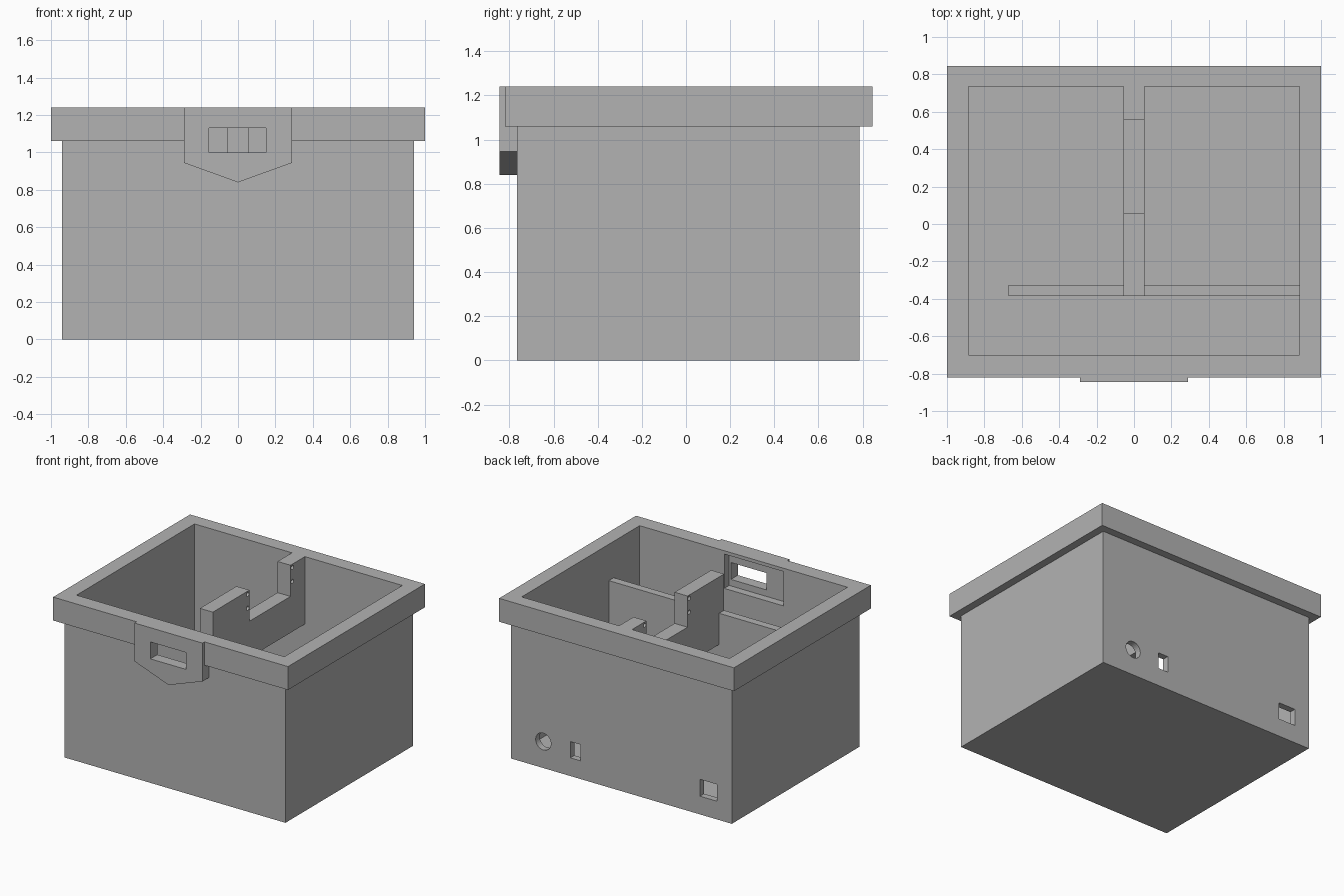
import bpy
import bmesh
from math import radians
from mathutils import Matrix, Vector

if "Cube" in bpy.data.objects:
    bpy.data.objects.remove(bpy.data.objects["Cube"], do_unlink=True)

grey = bpy.data.materials.new("plain grey")
grey.use_nodes = True
GREY = (0.45, 0.45, 0.45, 1)
grey.diffuse_color = GREY
grey.node_tree.nodes["Principled BSDF"].inputs["Base Color"].default_value = GREY


def finish(name, bm):
    bmesh.ops.recalc_face_normals(bm, faces=bm.faces)
    mesh = bpy.data.meshes.new(name)
    bm.to_mesh(mesh)
    bm.free()
    mesh.materials.append(grey)
    obj = bpy.data.objects.new(name, mesh)
    bpy.context.collection.objects.link(obj)
    return obj


def block(name, x, y, z):
    """Box given by its (min, max) range on each axis."""
    bm = bmesh.new()
    bmesh.ops.create_cube(bm, size=1)
    for v in bm.verts:
        v.co = Vector([r[0] if c < 0 else r[1] for c, r in zip(v.co, (x, y, z))])
    return finish(name, bm)


def rod(name, centre, radius, length, axis, sides=24):
    """Cylinder lying along the x or y axis."""
    bm = bmesh.new()
    turn = Matrix.Rotation(radians(90), 4, "Y" if axis == "X" else "X")
    bmesh.ops.create_cone(bm, cap_ends=True, segments=sides, radius1=radius,
                          radius2=radius, depth=length,
                          matrix=Matrix.Translation(centre) @ turn)
    return finish(name, bm)


def prism(name, profile, y0, y1):
    """Extrude an (x, z) outline from y0 to y1."""
    bm = bmesh.new()
    face = bm.faces.new([bm.verts.new((x, y0, z)) for x, z in profile])
    out = bmesh.ops.extrude_face_region(bm, geom=[face])["geom"]
    bmesh.ops.translate(bm, vec=(0, y1 - y0, 0),
                        verts=[g for g in out if isinstance(g, bmesh.types.BMVert)])
    return finish(name, bm)


def combine(target, tools, operation):
    """Bake a boolean for each tool into the target and drop the tools."""
    for tool in tools:
        mod = target.modifiers.new("cut", "BOOLEAN")
        mod.operation, mod.solver, mod.object = operation, "EXACT", tool
        bpy.context.view_layer.update()
        graph = bpy.context.evaluated_depsgraph_get()
        baked = bpy.data.meshes.new_from_object(target.evaluated_get(graph))
        target.modifiers.clear()
        target.data = baked
        bpy.data.objects.remove(tool, do_unlink=True)


TOP = 1.24

# Outer case with its overhanging rim and pointed front plate
case = block("case", (-0.94, 0.94), (-0.765, 0.785), (0, TOP))
rim = block("rim", (-1, 1), (-0.82, 0.845), (1.06, TOP))
plate = prism("front_plate", [(-0.29, TOP), (-0.29, 0.945), (0, 0.84),
                              (0.29, 0.945), (0.29, TOP)], -0.845, -0.74)
combine(case, [rim, plate], "UNION")

# Cavity, front window with inner recess, and rear port openings
cuts = [
    block("cavity", (-0.885, 0.885), (-0.70, 0.735), (0.06, 1.5)),
    block("window", (-0.155, 0.15), (-1, -0.6), (1.0, 1.13)),
    block("window_recess", (-0.34, 0.164), (-0.76, -0.6), (0.95, 1.214)),
    rod("round_port", (0.666, 0.76, 0.204), 0.065, 0.2, "Y", 32),
    block("narrow_port", (0.35, 0.435), (0.7, 0.9), (0.14, 0.265)),
    block("wide_port", (-0.813, -0.668), (0.7, 0.9), (0.14, 0.27)),
]
combine(case, cuts, "DIFFERENCE")

# Raised centre divider with a notch and screw holes beside it
divider = block("centre_divider", (-0.055, 0.055), (-0.385, 0.735), (0.72, TOP))
cuts = [block("notch", (-0.2, 0.2), (0.06, 0.56), (1.0, 1.5))]
for y in (0.04, 0.582):
    for z in (1.215, 1.108):
        cuts.append(rod("screw_hole", (0, y, z), 0.016, 0.3, "X", 16))
combine(divider, cuts, "DIFFERENCE")

# Lower cross wall, stopping short of one side
block("cross_wall", (-0.67, 0.885), (-0.385, -0.325), (0.06, 0.96))
